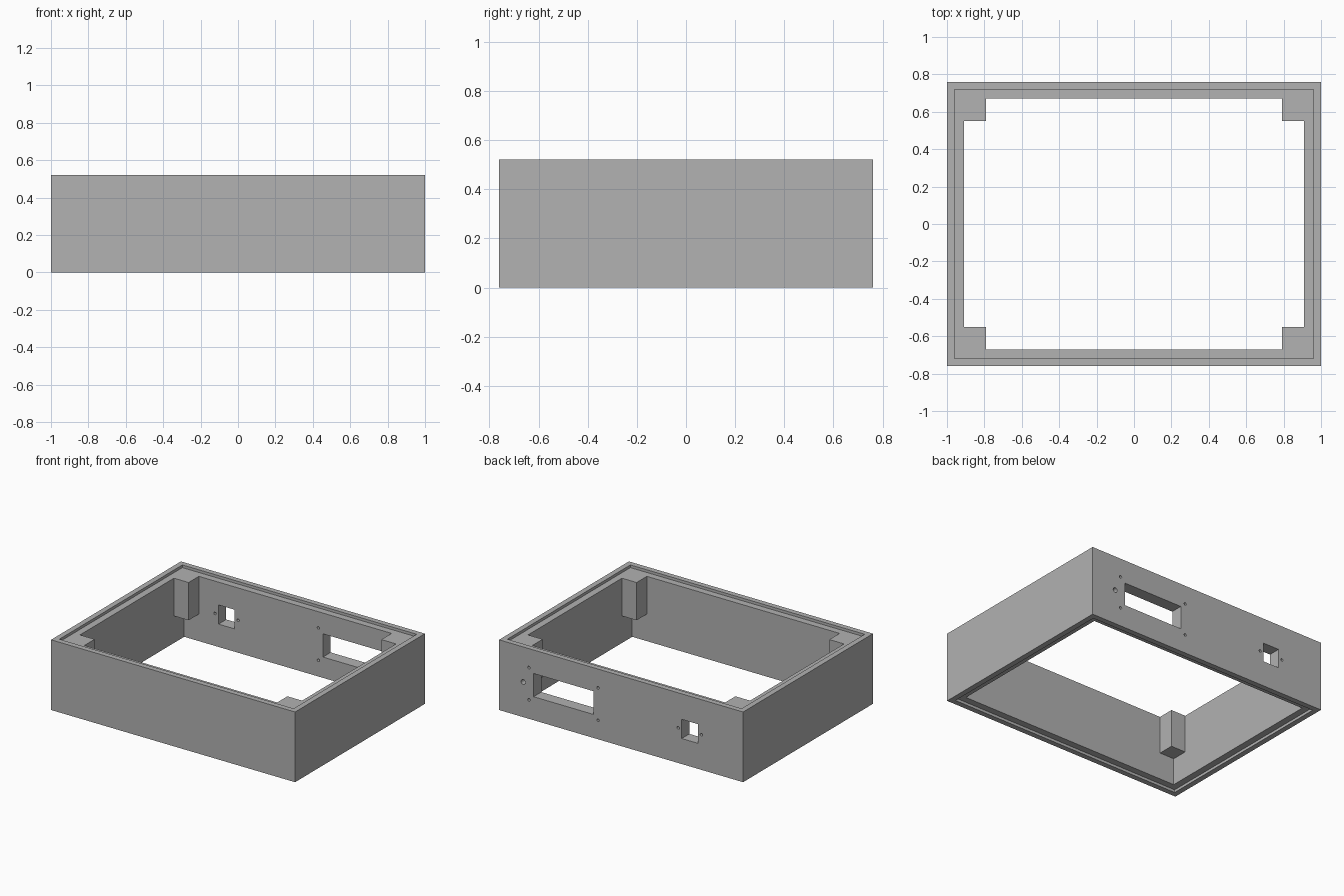
import bpy
import bmesh
from math import pi
from mathutils import Matrix, Vector

if "Cube" in bpy.data.objects:
    bpy.data.objects.remove(bpy.data.objects["Cube"], do_unlink=True)

HALF_X, HALF_Y, HEIGHT = 1.0, 0.76, 0.52
LIP, WALL, STEP = 0.04, 0.09, 0.02
POST, POST_BASE = 0.12, 0.22
MID = HEIGHT / 2

grey = bpy.data.materials.new("plain_grey")
grey.use_nodes = True
grey.diffuse_color = (0.445, 0.445, 0.445, 1)
grey.node_tree.nodes["Principled BSDF"].inputs["Base Color"].default_value = grey.diffuse_color


def make_object(name, bm):
    bmesh.ops.recalc_face_normals(bm, faces=bm.faces)
    mesh = bpy.data.meshes.new(name)
    bm.to_mesh(mesh)
    bm.free()
    mesh.materials.append(grey)
    obj = bpy.data.objects.new(name, mesh)
    bpy.context.collection.objects.link(obj)
    return obj


def add_box(bm, low, high):
    low, high = Vector(low), Vector(high)
    matrix = Matrix.Translation((low + high) / 2) @ Matrix.Diagonal((*(high - low), 1))
    bmesh.ops.create_cube(bm, size=1, matrix=matrix)


def add_drill(bm, x, z, radius):
    matrix = Matrix.Translation((x, HALF_Y - WALL / 2, z)) @ Matrix.Rotation(pi / 2, 4, "X")
    bmesh.ops.create_cone(bm, cap_ends=True, segments=20, radius1=radius,
                          radius2=radius, depth=WALL + 0.03, matrix=matrix)


def combine(target, helper, operation):
    mod = target.modifiers.new(helper.name, "BOOLEAN")
    mod.operation = operation
    mod.solver = "EXACT"
    mod.object = helper
    helper.hide_render = True
    bpy.context.view_layer.objects.active = target
    bpy.ops.object.modifier_apply(modifier=mod.name)
    bpy.data.objects.remove(helper, do_unlink=True)


# Open frame: a rebated wall section carried round the rectangle
section = [(0, 0), (0, HEIGHT), (LIP, HEIGHT), (LIP, HEIGHT - STEP),
           (WALL, HEIGHT - STEP), (WALL, STEP), (LIP, STEP), (LIP, 0)]
bm = bmesh.new()
rings = []
for inset, z in section:
    x, y = HALF_X - inset, HALF_Y - inset
    rings.append([bm.verts.new((sx * x, sy * y, z))
                  for sx, sy in ((-1, -1), (1, -1), (1, 1), (-1, 1))])
for i, ring in enumerate(rings):
    other = rings[(i + 1) % len(rings)]
    for j in range(4):
        k = (j + 1) % 4
        bm.faces.new((ring[j], ring[k], other[k], other[j]))
frame = make_object("enclosure_frame", bm)

# Corner posts, flush with the upper ledge
bm = bmesh.new()
for sx in (-1, 1):
    for sy in (-1, 1):
        ax, bx = sorted((sx * (HALF_X - WALL - POST), sx * (HALF_X - WALL + 0.02)))
        ay, by = sorted((sy * (HALF_Y - WALL - POST), sy * (HALF_Y - WALL + 0.02)))
        add_box(bm, (ax, ay, POST_BASE), (bx, by, HEIGHT - STEP))
combine(frame, make_object("corner_posts", bm), "UNION")

# Rear openings: display window and small socket
bm = bmesh.new()
for x, half_w, half_h in ((0.472, 0.245, 0.086), (-0.563, 0.066, 0.071)):
    add_box(bm, (x - half_w, HALF_Y - WALL - 0.03, MID - half_h),
            (x + half_w, HALF_Y + 0.03, MID + half_h))

# Screw holes around both openings, and a larger round hole beside the window
for side in (-1, 1):
    add_drill(bm, -0.563 + side * 0.095, MID, 0.01)
    for level in (-1, 1):
        add_drill(bm, 0.472 + side * 0.283, MID + level * 0.12, 0.01)
add_drill(bm, 0.802, MID, 0.018)
combine(frame, make_object("rear_openings", bm), "DIFFERENCE")

# Keep the flat walls crisp and the drilled holes smooth
bpy.ops.object.select_all(action="DESELECT")
frame.select_set(True)
bpy.context.view_layer.objects.active = frame
bpy.ops.object.shade_smooth_by_angle(angle=pi / 6)
